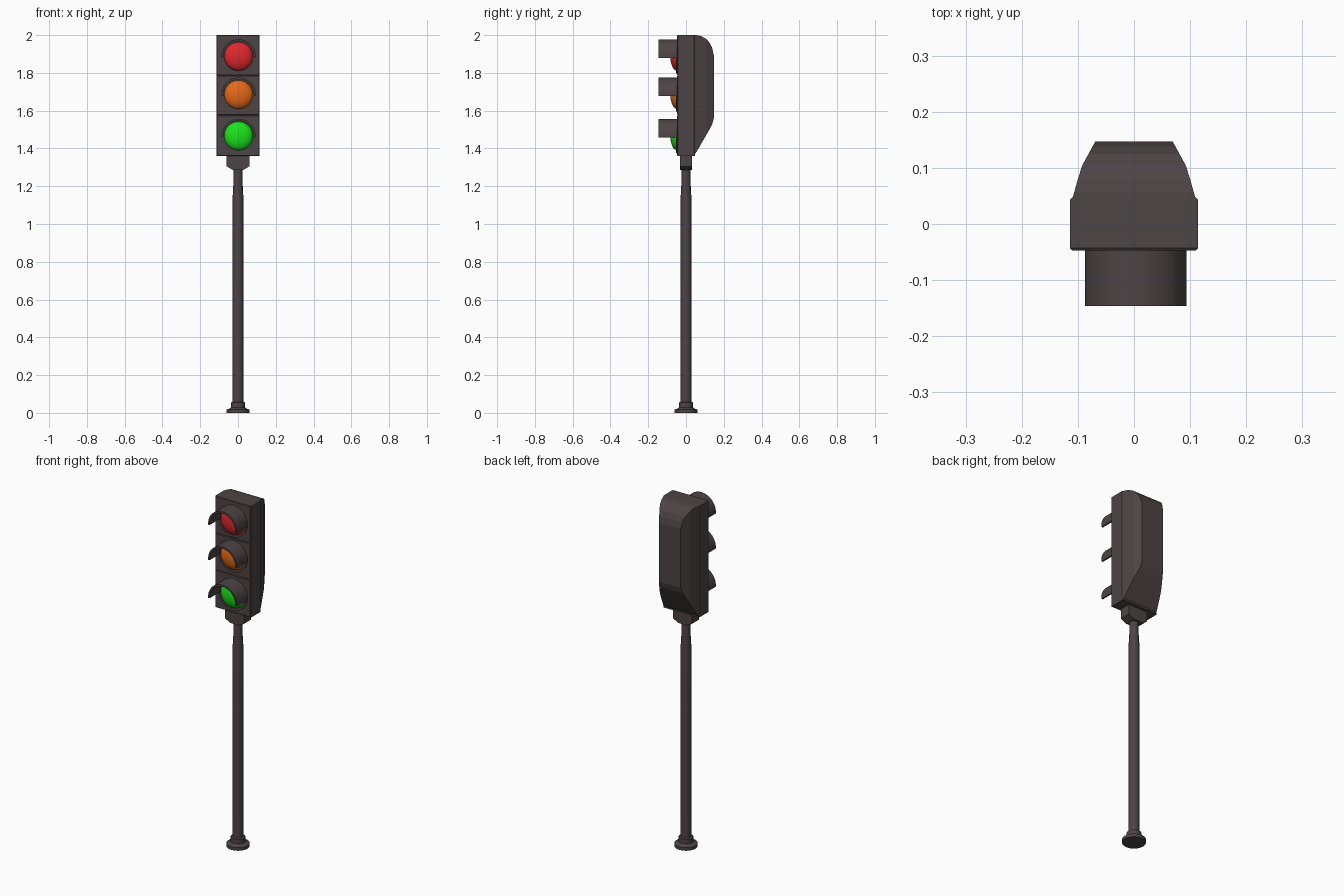
import bpy, bmesh, math
from math import sin, cos, pi

if "Cube" in bpy.data.objects:
    bpy.data.objects.remove(bpy.data.objects["Cube"])


def material(name, rgb):
    m = bpy.data.materials.new(name)
    m.diffuse_color = (*rgb, 1)
    m.use_nodes = True
    m.node_tree.nodes["Principled BSDF"].inputs["Base Color"].default_value = m.diffuse_color
    return m


DARK = material("dark_metal", (0.075, 0.058, 0.058))
RED = material("red_glass", (0.75, 0.02, 0.025))
AMBER = material("amber_glass", (0.78, 0.14, 0.008))
GREEN = material("green_glass", (0.01, 0.78, 0.01))


def loft(name, rings, mat, closed=False, smooth=False):
    """Skin matching rings of points; cap the ends, or join last to first."""
    bm = bmesh.new()
    vs = [[bm.verts.new(p) for p in r] for r in rings]
    n = len(rings[0])
    pairs = list(zip(vs, vs[1:]))
    if closed:
        pairs.append((vs[-1], vs[0]))
    else:
        bm.faces.new(vs[0])
        bm.faces.new(vs[-1])
    for a, b in pairs:
        for i in range(n):
            j = (i + 1) % n
            bm.faces.new((a[i], a[j], b[j], b[i]))
    bmesh.ops.recalc_face_normals(bm, faces=bm.faces)
    me = bpy.data.meshes.new(name)
    bm.to_mesh(me)
    bm.free()
    me.materials.append(mat)
    ob = bpy.data.objects.new(name, me)
    bpy.context.collection.objects.link(ob)
    if smooth:
        bpy.ops.object.select_all(action='DESELECT')
        ob.select_set(True)
        bpy.context.view_layer.objects.active = ob
        bpy.ops.object.shade_smooth_by_angle(angle=math.radians(35))
    return ob


def circle(r, n, axis, at, x=0, z=0):
    """Ring of points around the z axis or around a y-facing lamp axis."""
    a = [2 * pi * i / n for i in range(n)]
    if axis == 'z':
        return [(r * cos(t), r * sin(t), at) for t in a]
    return [(x + r * cos(t), at, z + r * sin(t)) for t in a]


def rect(hw, y, z0, z1):
    return [(-hw, y, z0), (hw, y, z0), (hw, y, z1), (-hw, y, z1)]


# pole with foot flange, collar and narrower top
pole = [(0.061, 0), (0.061, 0.018), (0.048, 0.021), (0.038, 0.028), (0.038, 0.055),
        (0.028, 0.058), (0.028, 1.15), (0.023, 1.24), (0.023, 1.30)]
loft("pole", [circle(r, 20, 'z', z) for r, z in pole], DARK, smooth=True)

# bracket under the housing
bracket = [(-0.06, 1.365), (-0.06, 1.305), (-0.03, 1.287),
           (0.03, 1.287), (0.06, 1.305), (0.06, 1.365)]
loft("bracket", [[(x, y, z) for x, z in bracket] for y in (-0.031, 0.031)], DARK)

# rear housing: stacked rectangles, rounded top and sloping bottom
back = [(0.040, 0.112, 1.360, 2.000), (0.055, 0.107, 1.381, 2.000),
        (0.080, 0.100, 1.424, 1.995), (0.105, 0.092, 1.467, 1.981),
        (0.125, 0.081, 1.502, 1.960), (0.138, 0.074, 1.527, 1.933),
        (0.147, 0.069, 1.558, 1.895)]
loft("rear_housing", [rect(hw, y, a, b) for y, hw, a, b in back], DARK)

# three front modules, slightly chamfered so the joints show
joints = [1.36, 1.576, 1.787, 2.0]
lamps = [("green", 1.466, GREEN), ("amber", 1.685, AMBER), ("red", 1.887, RED)]
X = 0.003
for (name, z, glass), z0, z1 in zip(lamps, joints, joints[1:]):
    loft(name + "_module", [rect(0.110, -0.047, z0 + 0.003, z1 - 0.003),
                            rect(0.114, -0.043, z0, z1),
                            rect(0.114, 0.043, z0, z1),
                            rect(0.110, 0.047, z0, z1)], DARK)

    # rim around the lens
    rim = [(0.090, -0.040), (0.090, -0.053), (0.076, -0.053), (0.076, -0.040)]
    loft(name + "_rim", [circle(r, 32, 'y', y, X, z) for r, y in rim],
         DARK, closed=True, smooth=True)

    # domed lens
    dome = [(0.076 * cos(t), -0.047 - 0.036 * sin(t))
            for t in [pi / 2 * i / 8 for i in range(8)]]
    loft(name + "_lens", [circle(r, 32, 'y', y, X, z) for r, y in
                          [(0.076, -0.040)] + dome + [(0.004, -0.083)]],
         glass, smooth=True)

    # half-tube visor over the lens
    arch = []
    for i in range(21):
        t = -0.08 + (pi + 0.16) * i / 20
        arch.append([(X + r * cos(t), y, z + r * sin(t)) for r, y in
                     [(0.091, -0.042), (0.091, -0.146), (0.081, -0.146), (0.081, -0.042)]])
    loft(name + "_visor", arch, DARK, smooth=True)
